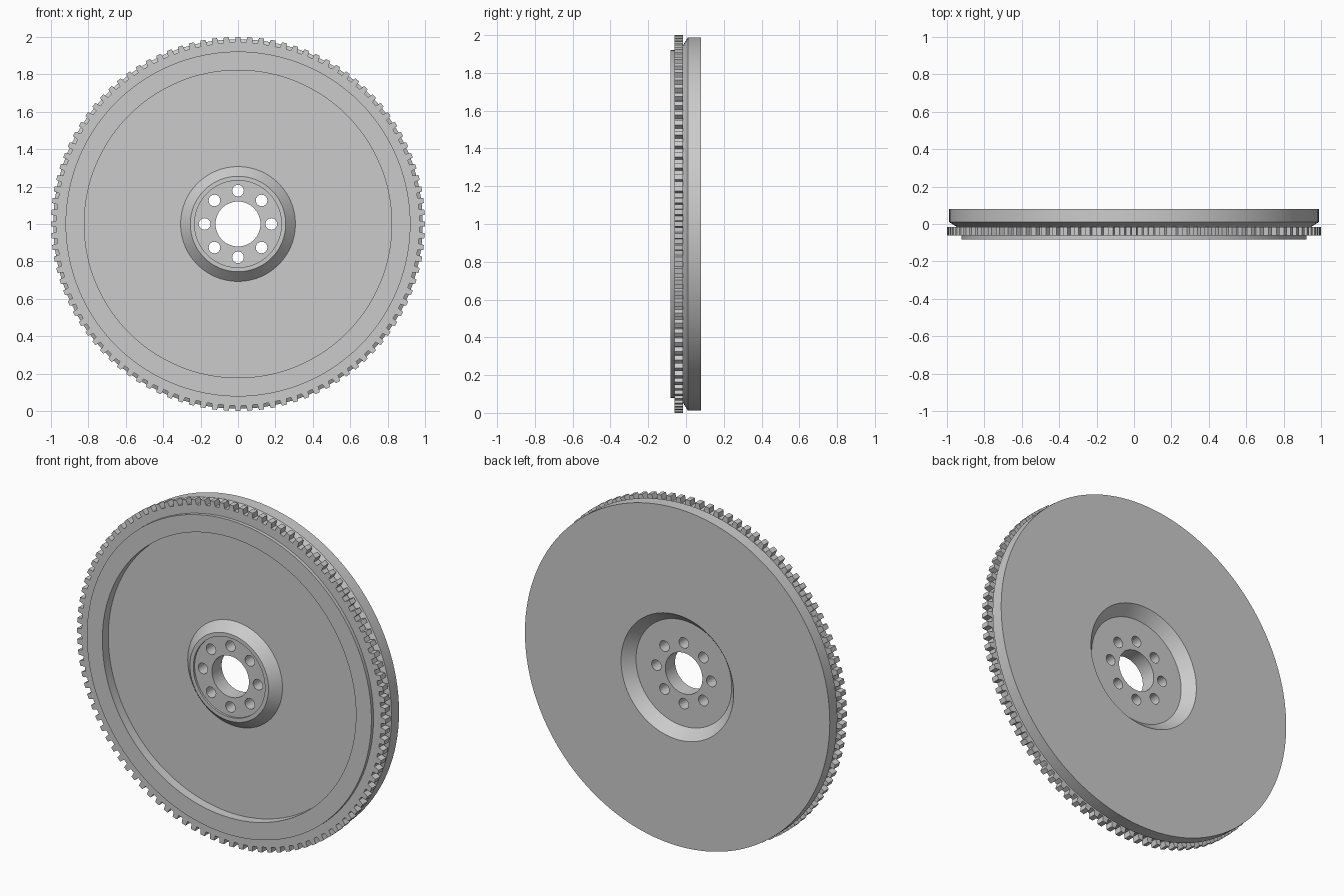
import bpy, bmesh
from math import sin, cos, pi, radians

if "Cube" in bpy.data.objects:
    bpy.data.objects.remove(bpy.data.objects["Cube"])

CZ = 1.0  # height of the rotation axis (axis runs along y)


def polar(r, a, y):
    return (r * cos(a), y, CZ + r * sin(a))


def loft(name, rings):
    """Join equal-length rings into a closed torus-like solid."""
    bm = bmesh.new()
    rows = [[bm.verts.new(p) for p in ring] for ring in rings]
    n = len(rows[0])
    for i, row in enumerate(rows):
        nxt = rows[(i + 1) % len(rows)]
        for j in range(n):
            k = (j + 1) % n
            bm.faces.new((row[j], row[k], nxt[k], nxt[j]))
    bmesh.ops.recalc_face_normals(bm, faces=bm.faces)
    mesh = bpy.data.meshes.new(name)
    bm.to_mesh(mesh)
    bm.free()
    obj = bpy.data.objects.new(name, mesh)
    bpy.context.collection.objects.link(obj)
    return obj


def activate(obj):
    bpy.ops.object.select_all(action='DESELECT')
    obj.select_set(True)
    bpy.context.view_layer.objects.active = obj


# Disc body: lathed (radius, y) profile, front hub round to the rear recess
profile = [
    (0.12, -0.07), (0.232, -0.07), (0.232, -0.082), (0.255, -0.082),
    (0.307, -0.027), (0.822, -0.027), (0.822, -0.082), (0.922, -0.082),
    (0.922, -0.017), (0.945, -0.017), (0.988, 0.01), (0.988, 0.08),
    (0.365, 0.08), (0.31, 0.02), (0.12, 0.02),
]
SEG = 128
disc = loft("flywheel_disc",
            [[polar(r, 2 * pi * i / SEG, y) for r, y in profile] for i in range(SEG)])

# Bolt holes: eight cutters in one helper mesh
cut_mesh = bpy.data.meshes.new("bolt_hole_cutter")
bm = bmesh.new()
for i in range(8):
    cx, _, cz = polar(0.178, i * pi / 4, 0)
    ends = [[bm.verts.new((cx + 0.031 * cos(t * pi / 12), y, cz + 0.031 * sin(t * pi / 12)))
             for t in range(24)] for y in (-0.2, 0.2)]
    bm.faces.new(ends[0])
    bm.faces.new(ends[1][::-1])
    for t in range(24):
        u = (t + 1) % 24
        bm.faces.new((ends[0][u], ends[0][t], ends[1][t], ends[1][u]))
bmesh.ops.recalc_face_normals(bm, faces=bm.faces)
bm.to_mesh(cut_mesh)
bm.free()
cutter = bpy.data.objects.new("bolt_hole_cutter", cut_mesh)
bpy.context.collection.objects.link(cutter)
cutter.hide_render = True

mod = disc.modifiers.new("bolt_holes", 'BOOLEAN')
mod.operation = 'DIFFERENCE'
mod.solver = 'EXACT'
mod.object = cutter
activate(disc)
bpy.ops.object.modifier_apply(modifier=mod.name)
bpy.data.objects.remove(cutter)
activate(disc)
bpy.ops.object.shade_smooth_by_angle(angle=radians(25))

# Ring gear: tapered teeth around a plain inner bore
TEETH = 100
ROOT, TIP = 0.97, 1.0
tooth = [(-0.29, ROOT), (-0.21, TIP), (0.0, TIP), (0.21, TIP), (0.29, ROOT)]
outline = [(2 * pi * (k + f) / TEETH, r) for k in range(TEETH) for f, r in tooth]
YF, YB = -0.062, -0.017
rings = [
    [polar(r, a, YF) for a, r in outline],
    [polar(r, a, YB) for a, r in outline],
    [polar(0.921, a, YB) for a, r in outline],
    [polar(0.921, a, YF) for a, r in outline],
]
gear = loft("ring_gear", rings)
